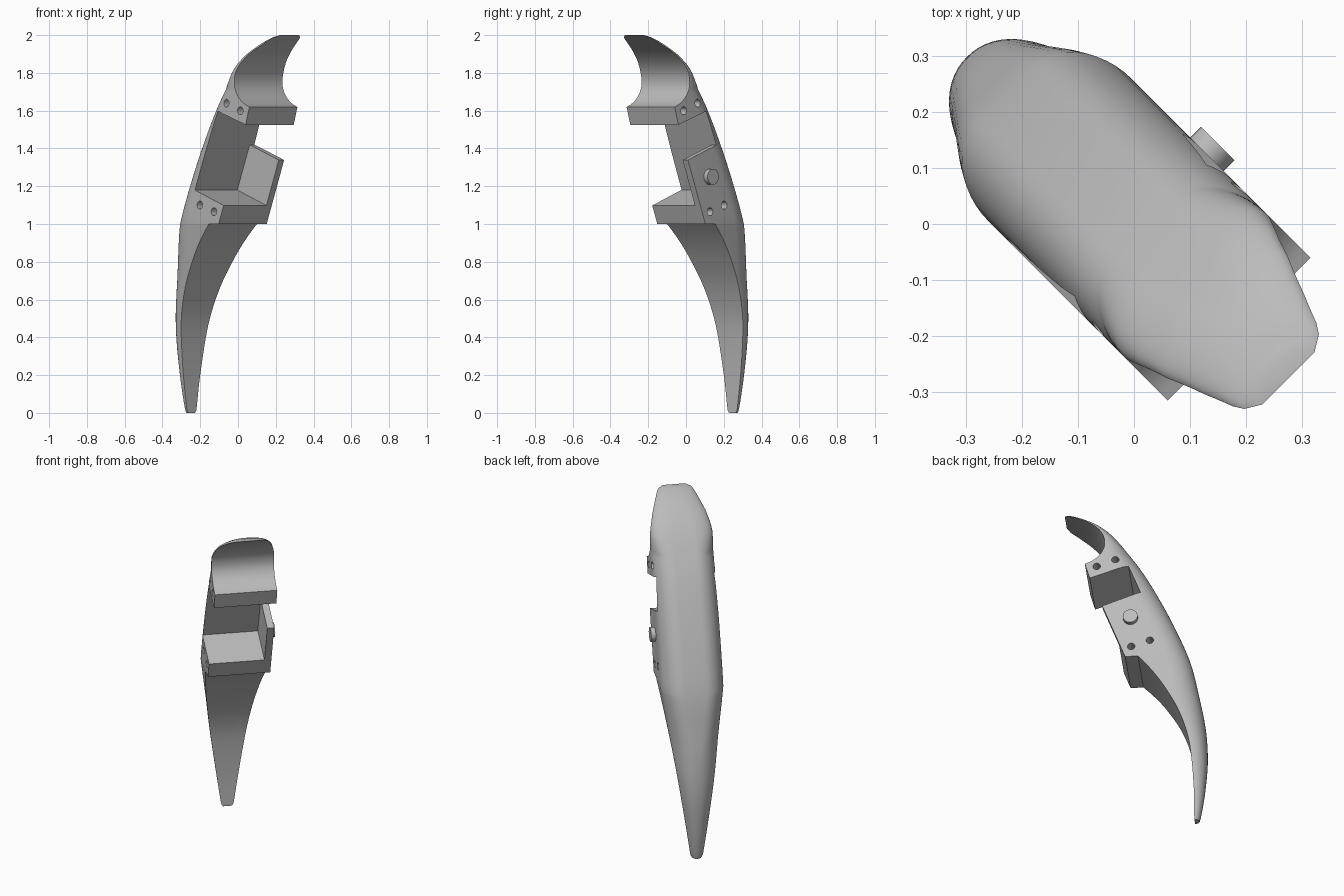
import bpy, bmesh, math
from mathutils import Matrix

if "Cube" in bpy.data.objects:
    bpy.data.objects.remove(bpy.data.objects["Cube"], do_unlink=True)

TURN = Matrix.Rotation(math.radians(-45), 4, 'Z')   # local x = forward, y = sideways

grey = bpy.data.materials.new("plain_grey")
grey.use_nodes = True
grey.diffuse_color = (0.5, 0.5, 0.5, 1)
grey.node_tree.nodes["Principled BSDF"].inputs["Base Color"].default_value = (0.5, 0.5, 0.5, 1)


def make_object(name, bm):
    bmesh.ops.recalc_face_normals(bm, faces=bm.faces)
    bm.transform(TURN)
    mesh = bpy.data.meshes.new(name)
    bm.to_mesh(mesh)
    bm.free()
    mesh.materials.append(grey)
    obj = bpy.data.objects.new(name, mesh)
    bpy.context.collection.objects.link(obj)
    return obj


def smooth(keys, z):
    """Cubic curve through (z, value) keys."""
    last = len(keys) - 1
    i = next(k for k in range(last) if z <= keys[k + 1][0])

    def slope(k):
        a, b = keys[max(k - 1, 0)], keys[min(k + 1, last)]
        return (b[1] - a[1]) / (b[0] - a[0])
    (z0, v0), (z1, v1) = keys[i], keys[i + 1]
    d = z1 - z0
    t = (z - z0) / d
    return (v0 * (2*t**3 - 3*t*t + 1) + v1 * (3*t*t - 2*t**3)
            + d * slope(i) * (t**3 - 2*t*t + t) + d * slope(i + 1) * (t**3 - t*t))


def linear(keys, z):
    (a, u), (b, v) = next((p, q) for p, q in zip(keys, keys[1:]) if z <= q[0])
    return u + (v - u) * (z - a) / (b - a)


def prism(name, outline, y0, y1):
    bm = bmesh.new()
    ends = [[bm.verts.new((u, y, z)) for u, z in outline] for y in (y0, y1)]
    n = len(outline)
    for ring in ends:
        bm.faces.new(ring)
    for i in range(n):
        j = (i + 1) % n
        bm.faces.new((ends[0][i], ends[0][j], ends[1][j], ends[1][i]))
    return make_object(name, bm)


def peg(name, u, z, radius, y0, y1):
    turn = 2 * math.pi / 32
    return prism(name, [(u + radius * math.cos(k * turn), z + radius * math.sin(k * turn))
                        for k in range(32)], y0, y1)


def subtract(target, cutter):
    cutter.hide_render = True
    bpy.context.view_layer.objects.active = target
    mod = target.modifiers.new("cut", 'BOOLEAN')
    mod.operation, mod.solver, mod.object = 'DIFFERENCE', 'EXACT', cutter
    bpy.ops.object.modifier_apply(modifier=mod.name)
    bpy.data.objects.remove(cutter, do_unlink=True)


# Side profile: lower front, block front, groove, back; then half width
horn = [(0, -.347), (.2, -.346), (.44, -.328), (.56, -.302), (.69, -.253), (.82, -.18),
        (.9, -.125), (.96, -.075), (1, -.038)]
block = [(1, .035), (1.525, .237), (1.62, .265)]
groove = [(1.62, .265), (1.635, .228), (1.67, .185), (1.71, .16), (1.75, .152),
          (1.8, .16), (1.85, .187), (1.9, .235), (1.95, .305), (2, .389)]
back = [(0, -.375), (.05, -.386), (.2, -.407), (.4, -.421), (.6, -.41), (.8, -.375),
        (1, -.33), (1.2, -.255), (1.4, -.165), (1.6, -.06), (1.75, .04), (1.85, .122),
        (1.92, .2), (1.97, .278), (2, .355)]
half = [(0, .026), (.012, .034), (.03, .038), (1, .18), (1.8, .18), (1.825, .176),
        (1.85, .17), (1.9, .153), (1.95, .125), (1.98, .105), (1.99, .094), (2, .066)]


def front(z):
    if z < 1:
        return smooth(horn, z)
    return linear(block, z) if z <= 1.62 else smooth(groove, z)


def section(z):
    f, b, h = front(z), smooth(back, z), linear(half, z)
    rw, ru = min(.12, h * .97), min(.144, (f - b) * .97)
    side = [(f, h)]
    for k in range(13):
        a = k * math.pi / 24
        side.append((b + ru - ru * math.sin(a), h - rw + rw * math.cos(a)))
    return [(u, w, z) for u, w in side] + [(u, -w, z) for u, w in reversed(side)]


# Curved body, lofted from bottom point to top tip
levels = sorted({0, .012, .03, .9999, 1, 1.525, 1.985, 1.99, 1.995, 2}
                | {k / 32 for k in range(2, 32)} | {.95, .985}
                | {1 + k * .0525 for k in range(1, 10)} | {1.57}
                | {1.62 + k * .01 for k in range(38)} | {1.625})
bm = bmesh.new()
rings = [[bm.verts.new(p) for p in section(z)] for z in levels]
for low, high in zip(rings, rings[1:]):
    for i in range(len(low)):
        j = (i + 1) % len(low)
        bm.faces.new((low[i], low[j], high[j], high[i]))
bm.faces.new(rings[0])
bm.faces.new(rings[-1])
body = make_object("curved_body", bm)

# Pocket across the body, leaving a thin side plate standing
pocket = prism("pocket_cutter", [(.017, 1.6), (-.145, 1.18), (.5, .937), (.5, 1.436)], -.35, .35)
plate_space = prism("plate_space", [(-.3, 1.511), (.5, 1.215), (.5, .6), (-.3, .6)], .14, .5)
subtract(pocket, plate_space)
subtract(body, pocket)

# Screw holes on both sides
for u, z in ((.091, 1.64), (.197, 1.6), (-.106, 1.1), (0, 1.065)):
    for s in (-1, 1):
        subtract(body, peg("hole_cutter", u, z, .021, s * .11, s * .25))

# Round button on the side plate
button = peg("side_button", .004, 1.25, .042, .17, .207)

for obj in (body, button):
    bpy.ops.object.select_all(action='DESELECT')
    obj.select_set(True)
    bpy.context.view_layer.objects.active = obj
    bpy.ops.object.shade_smooth_by_angle(angle=math.radians(30))
